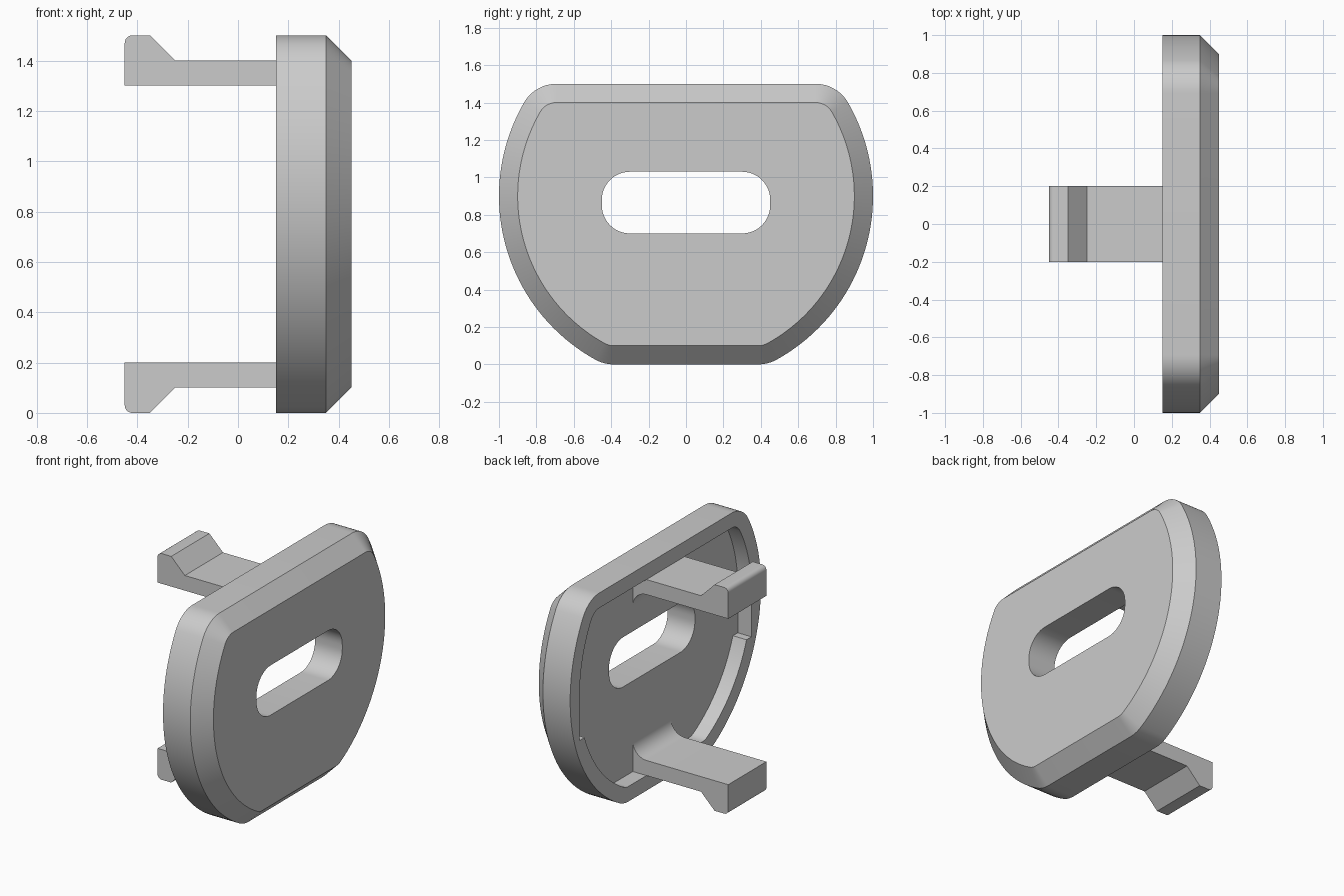
import bpy, bmesh
from math import atan2, cos, pi, radians, sin, sqrt

cube = bpy.data.objects.get("Cube")
if cube:
    bpy.data.objects.remove(cube, do_unlink=True)

grey = bpy.data.materials.new("plain grey")
grey.use_nodes = True
colour = (0.6, 0.6, 0.6, 1)
grey.diffuse_color = colour
grey.node_tree.nodes["Principled BSDF"].inputs["Base Color"].default_value = colour


def arc(cy, cz, r, a0, a1, steps):
    return [(cy + r * cos(a0 + (a1 - a0) * i / steps),
             cz + r * sin(a0 + (a1 - a0) * i / steps)) for i in range(steps + 1)]


def loft(name, rings):
    """Closed solid through matching rings of 3D points."""
    bm = bmesh.new()
    loops = [[bm.verts.new(p) for p in ring] for ring in rings]
    for a, b in zip(loops, loops[1:]):
        for i in range(len(a)):
            j = (i + 1) % len(a)
            bm.faces.new((a[i], a[j], b[j], b[i]))
    bm.faces.new(loops[0])
    bm.faces.new(loops[-1])
    bmesh.ops.recalc_face_normals(bm, faces=bm.faces)
    mesh = bpy.data.meshes.new(name)
    bm.to_mesh(mesh)
    bm.free()
    mesh.materials.append(grey)
    obj = bpy.data.objects.new(name, mesh)
    bpy.context.collection.objects.link(obj)
    return obj


def at_x(x, profile):
    return [(x, y, z) for y, z in profile]


def mirrored(half):
    return half + [(-y, z) for y, z in reversed(half)]


def half_outline(inset):
    """Circle cut flat at top and bottom, with rounded corners."""
    fillet, mid = 0.2, 0.9
    low_y, high_y = sqrt(0.15), sqrt(0.48)
    low_a, high_a = atan2(fillet - mid, low_y), pi / 6
    r = fillet - inset
    return (arc(low_y, fillet, r, -pi / 2, low_a, 6)
            + arc(0, mid, 1 - inset, low_a, high_a, 40)[1:-1]
            + arc(high_y, 1.5 - fillet, r, high_a, pi / 2, 12))


def activate(obj):
    bpy.ops.object.select_all(action="DESELECT")
    obj.select_set(True)
    bpy.context.view_layer.objects.active = obj


def cut(obj, cutter):
    activate(obj)
    mod = obj.modifiers.new("cut", "BOOLEAN")
    mod.operation, mod.solver, mod.object = "DIFFERENCE", "EXACT", cutter
    bpy.ops.object.modifier_apply(modifier=mod.name)
    bpy.data.objects.remove(cutter, do_unlink=True)


# Chamfered cover plate
outer = mirrored(half_outline(0))
plate = loft("cover_plate", [at_x(0.15, outer), at_x(0.35, outer),
                             at_x(0.45, mirrored(half_outline(0.1)))])

# Recess in the inner face, widened by a side notch with a small ledge
rim = half_outline(0.1)
ledge, mid = 0.6, 0.9
rim = ([p for p in rim if p[1] < ledge - 0.005]
       + [(sqrt(0.72), ledge), (0.9, ledge), (0.9, mid)]
       + [p for p in rim if p[1] > mid + 0.005])
recess = mirrored(rim)
cut(plate, loft("recess_cutter", [at_x(0, recess), at_x(0.25, recess)]))

# Rounded slot through the plate
r = 0.15
slot = mirrored(arc(0.3, 0.7 + r, r, -pi / 2, 0, 12)
                + arc(0.3, 1.03 - r, r, 0, pi / 2, 12))
cut(plate, loft("slot_cutter", [at_x(0, slot), at_x(0.6, slot)]))

# Snap clips: hooked outward at the tip, filleted inward at the root
hook = ([(0.27, 0.1), (-0.25, 0.1), (-0.35, 0)]
        + arc(-0.42, 0.03, 0.03, -pi / 2, -pi, 6)
        + [(-0.45, 0.2)]
        + arc(0.15, 0.3, 0.1, -pi / 2, 0, 10)
        + [(0.27, 0.3)])
parts = [plate]
for name, flip in (("lower_clip", False), ("upper_clip", True)):
    side = [(x, 1.5 - z if flip else z) for x, z in hook]
    parts.append(loft(name, [[(x, y, z) for x, z in side] for y in (-0.2, 0.2)]))

for part in parts:
    activate(part)
    bpy.ops.object.shade_smooth_by_angle(angle=radians(30))
